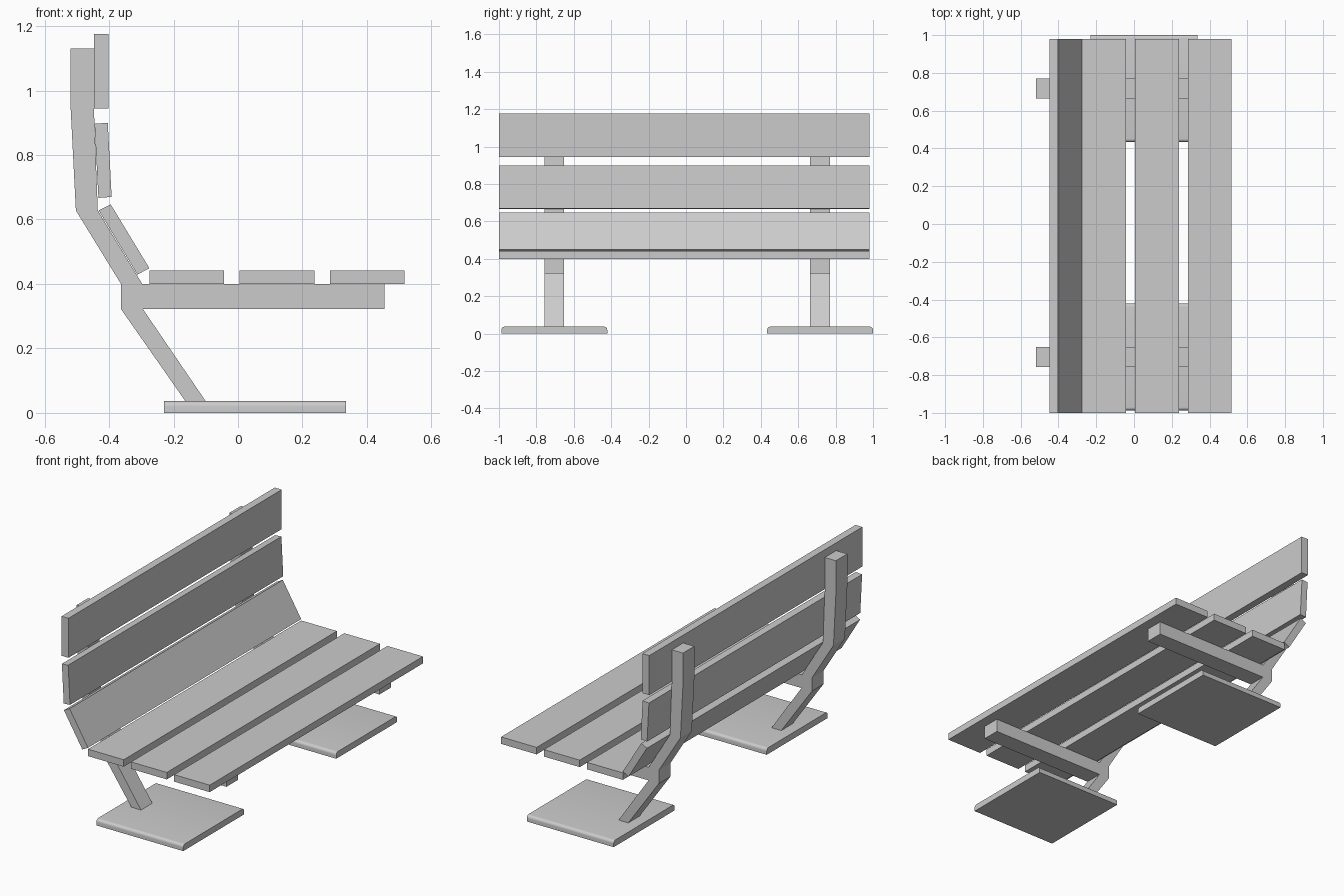
import bpy, bmesh, math
from mathutils import Vector

if "Cube" in bpy.data.objects:
    bpy.data.objects.remove(bpy.data.objects["Cube"])


def extrude(name, points, step):
    """Close a 3D outline into a face and push it along step."""
    bm = bmesh.new()
    face = bm.faces.new([bm.verts.new(p) for p in points])
    new = bmesh.ops.extrude_face_region(bm, geom=[face])["geom"]
    verts = [v for v in new if isinstance(v, bmesh.types.BMVert)]
    bmesh.ops.translate(bm, verts=verts, vec=Vector(step))
    bmesh.ops.recalc_face_normals(bm, faces=bm.faces)
    mesh = bpy.data.meshes.new(name)
    bm.to_mesh(mesh)
    bm.free()
    obj = bpy.data.objects.new(name, mesh)
    bpy.context.collection.objects.link(obj)
    return obj


def side_profile(name, xz, y0, y1):
    return extrude(name, [(x, y0, z) for x, z in xz], (0, y1 - y0, 0))


def rect(x0, x1, z0, z1):
    return [(x0, z0), (x1, z0), (x1, z1), (x0, z1)]


# Seat and backrest slats
slats = {
    "seat_slat_rear": rect(-0.275, -0.043, 0.40, 0.441),
    "seat_slat_middle": rect(0.005, 0.237, 0.40, 0.441),
    "seat_slat_front": rect(0.285, 0.516, 0.40, 0.441),
    "back_slat_lower": [(-0.432, 0.628), (-0.312, 0.429), (-0.275, 0.449), (-0.395, 0.647)],
    "back_slat_middle": [(-0.445, 0.897), (-0.433, 0.667), (-0.392, 0.670), (-0.404, 0.900)],
    "back_slat_upper": rect(-0.447, -0.402, 0.944, 1.176),
}
for name, xz in slats.items():
    side_profile(name, xz, -1.0, 0.98)

# Bent leg, seat arm and back post in one outline
frame = [(-0.163, 0.036), (-0.10, 0.036), (-0.295, 0.322), (0.455, 0.322),
         (0.455, 0.40), (-0.297, 0.40), (-0.435, 0.628), (-0.447, 0.942),
         (-0.447, 1.13), (-0.519, 1.13), (-0.519, 0.942), (-0.503, 0.628),
         (-0.363, 0.40), (-0.363, 0.322)]

# Foot plate section with two rounded upper edges
half, height, r = 0.283, 0.037, 0.017
arc = [(half - r + r * math.cos(a), height - r + r * math.sin(a))
       for a in (math.radians(15 * i) for i in range(7))]
plate = [(-half, 0), (half, 0)] + arc + [(-y, z) for y, z in reversed(arc)]

for side, yc in (("left", -0.704), ("right", 0.717)):
    side_profile("support_frame_" + side, frame, yc - 0.053, yc + 0.053)
    foot = extrude("foot_plate_" + side,
                   [(-0.23, yc + y, z) for y, z in plate], (0.565, 0, 0))
    bpy.ops.object.select_all(action='DESELECT')
    foot.select_set(True)
    bpy.context.view_layer.objects.active = foot
    bpy.ops.object.shade_smooth_by_angle(angle=math.radians(30))
